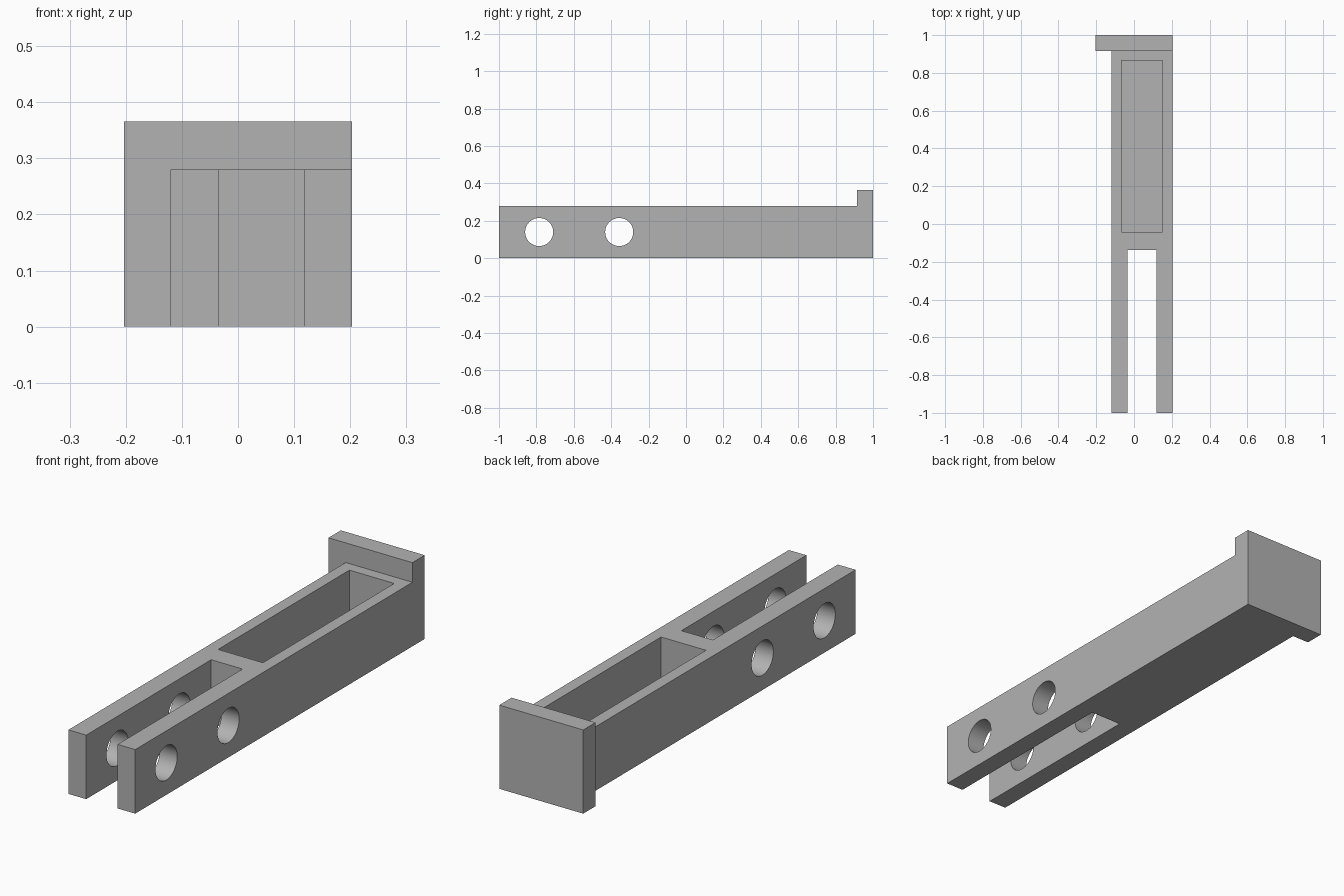
import bpy
import math
from mathutils import Vector

cube = bpy.data.objects.get("Cube")
if cube:
    bpy.data.objects.remove(cube, do_unlink=True)

# Single plain grey
GREY = (0.45, 0.45, 0.45, 1)
grey = bpy.data.materials.new("plain_grey")
grey.use_nodes = True
grey.diffuse_color = GREY
grey.node_tree.nodes["Principled BSDF"].inputs["Base Color"].default_value = GREY


def box(name, low, high):
    low, high = Vector(low), Vector(high)
    bpy.ops.mesh.primitive_cube_add(size=1, location=(low + high) / 2)
    ob = bpy.context.object
    ob.name = name
    ob.scale = high - low
    bpy.ops.object.transform_apply(location=True, rotation=False, scale=True)
    ob.data.materials.append(grey)
    return ob


def combine(target, other, operation):
    """Apply a boolean and discard the helper."""
    mod = target.modifiers.new(operation.lower(), 'BOOLEAN')
    mod.operation = operation
    mod.solver = 'EXACT'
    mod.object = other
    bpy.context.view_layer.objects.active = target
    bpy.ops.object.modifier_apply(modifier=mod.name)
    bpy.data.objects.remove(other, do_unlink=True)


LEFT, RIGHT = -0.12, 0.203
HEIGHT, TOP = 0.28, 0.366
PLATE_Y = 0.915

# Long bar with the end plate overhanging one side
arm = box("forked_arm", (LEFT, -1, 0), (RIGHT, 0.96, HEIGHT))
combine(arm, box("end_plate", (-RIGHT, PLATE_Y, 0), (RIGHT, 1, TOP)), 'UNION')

# Open fork slot and closed-bottom pocket
combine(arm, box("slot_cutter", (-0.034, -1.1, -0.1), (0.118, -0.137, 0.5)), 'DIFFERENCE')
combine(arm, box("pocket_cutter", (-0.067, -0.042, 0.05), (0.15, 0.865, 0.5)), 'DIFFERENCE')

# Pin holes through both fork prongs
for y in (-0.785, -0.357):
    bpy.ops.mesh.primitive_cylinder_add(vertices=64, radius=0.075, depth=1,
                                        location=(0, y, HEIGHT / 2),
                                        rotation=(0, math.pi / 2, 0))
    cutter = bpy.context.object
    cutter.data.materials.append(grey)
    combine(arm, cutter, 'DIFFERENCE')

# Smooth bores, sharp edges
bpy.ops.object.select_all(action='DESELECT')
arm.select_set(True)
bpy.context.view_layer.objects.active = arm
bpy.ops.object.shade_smooth_by_angle(angle=math.radians(30))
